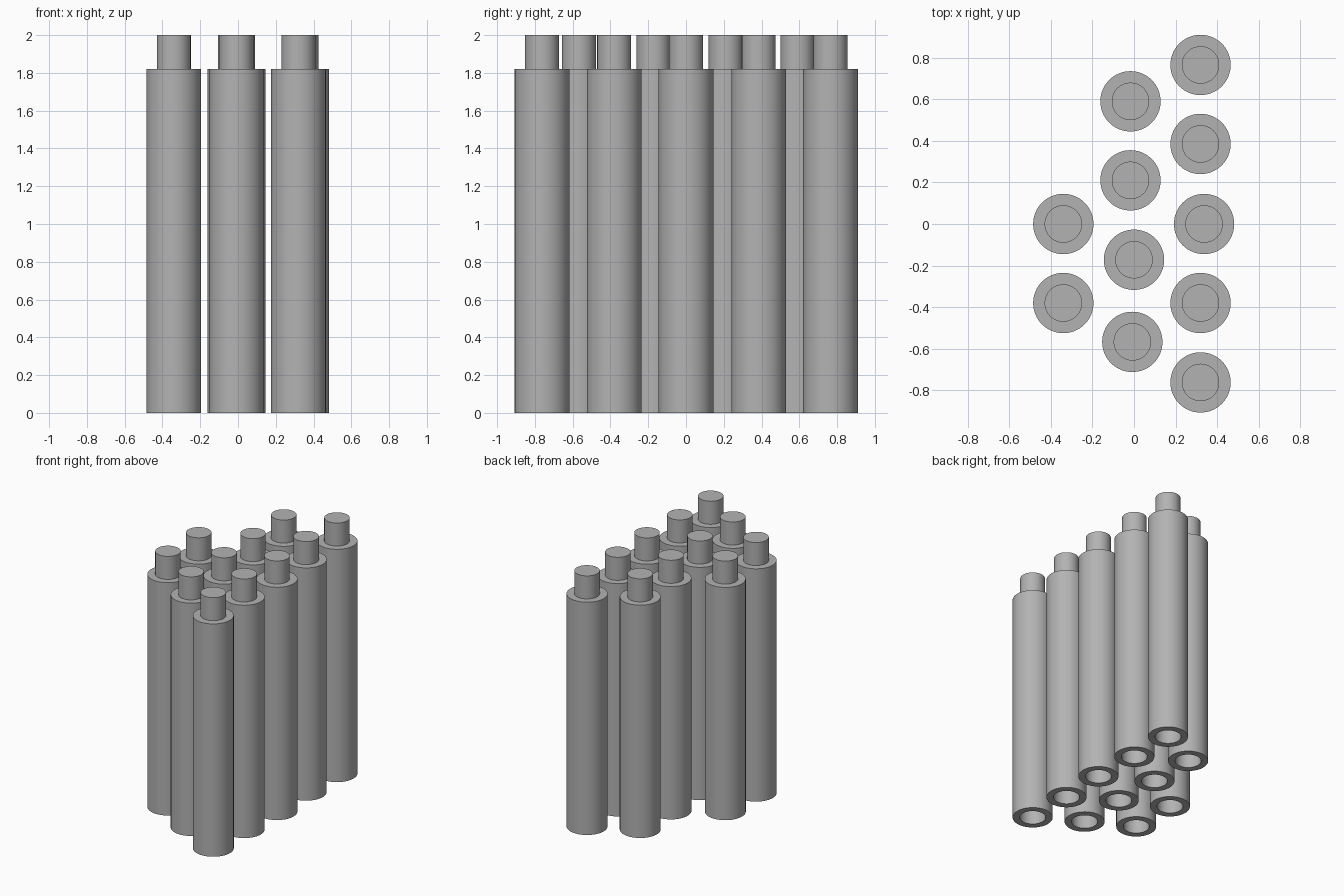
import bpy
import bmesh
import math

if "Cube" in bpy.data.objects:
    bpy.data.objects.remove(bpy.data.objects["Cube"])

# Dimensions
R_BODY, R_PEG, R_BORE = 0.145, 0.09, 0.094
Z_SHOULDER, Z_TOP, BORE_DEPTH = 1.82, 2.0, 0.18
SIDES = 64

# Tube rows: x, y of each axis
CENTRES = [
    (-0.34, 0.0), (-0.34, -0.38),
    (-0.017, 0.59), (-0.017, 0.21), (0.0, -0.172), (-0.008, -0.567),
    (0.32, 0.765), (0.32, 0.385), (0.337, 0.0), (0.32, -0.38), (0.32, -0.762),
]

grey = bpy.data.materials.new("mid_grey")
grey.diffuse_color = (0.45, 0.45, 0.45, 1.0)
grey.use_nodes = True
grey.node_tree.nodes["Principled BSDF"].inputs["Base Color"].default_value = grey.diffuse_color


def tube_mesh():
    """Revolved profile: socket below, straight body, narrower peg on top."""
    profile = [(R_BORE, BORE_DEPTH), (R_BORE, 0), (R_BODY, 0),
               (R_BODY, Z_SHOULDER), (R_PEG, Z_SHOULDER), (R_PEG, Z_TOP)]
    bm = bmesh.new()
    rings = []
    for r, z in profile:
        rings.append([bm.verts.new((r * math.cos(2 * math.pi * i / SIDES),
                                    r * math.sin(2 * math.pi * i / SIDES), z))
                      for i in range(SIDES)])
    for a, b in zip(rings, rings[1:]):
        for i in range(SIDES):
            j = (i + 1) % SIDES
            bm.faces.new((a[i], a[j], b[j], b[i]))
    # Peg top and socket roof
    bm.faces.new(rings[-1])
    bm.faces.new(rings[0][::-1])
    bmesh.ops.recalc_face_normals(bm, faces=bm.faces)
    # Smooth round walls, sharp rims
    for f in bm.faces:
        f.smooth = abs(f.normal.z) < 0.5
    for e in bm.edges:
        e.smooth = e.calc_face_angle(0) < math.radians(30)
    me = bpy.data.meshes.new("tube")
    bm.to_mesh(me)
    bm.free()
    me.materials.append(grey)
    return me


mesh = tube_mesh()
for n, (x, y) in enumerate(CENTRES, 1):
    ob = bpy.data.objects.new(f"tube_{n:02d}", mesh)
    ob.location = (x, y, 0)
    bpy.context.collection.objects.link(ob)
